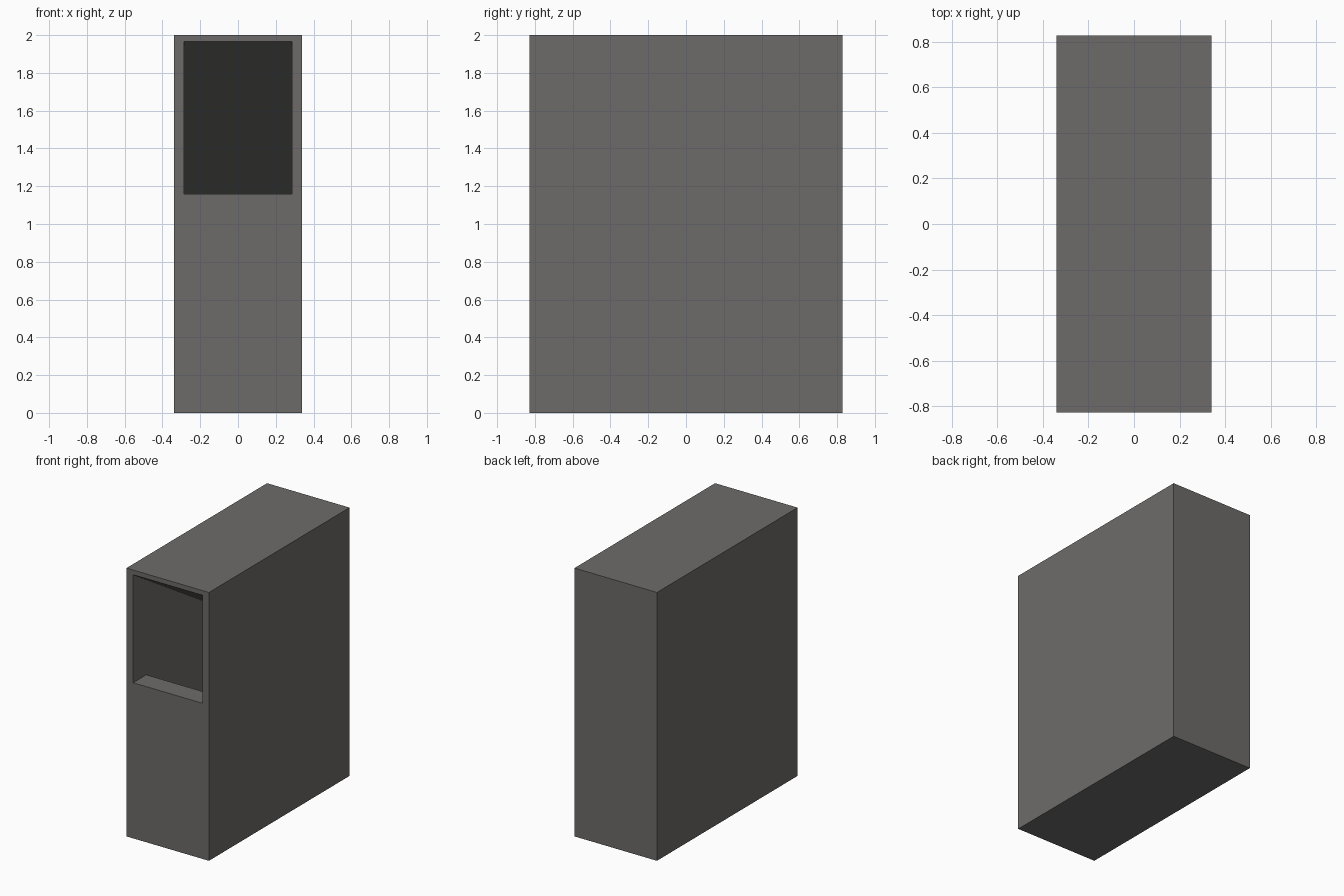
import bpy, bmesh

if "Cube" in bpy.data.objects:
    bpy.data.objects.remove(bpy.data.objects["Cube"])

W, D, H = 0.34, 0.828, 2.0          # half width, half depth, height
SLOPE = 0.618                       # fall of the chute per unit of depth
END = 0.70                          # y of the chute's hidden end

grey = bpy.data.materials.new("warm grey")
grey.diffuse_color = (0.153, 0.148, 0.143, 1)
grey.use_nodes = True
grey.node_tree.nodes["Principled BSDF"].inputs["Base Color"].default_value = grey.diffuse_color


def prism(name, profile, half):
    """Extrude a (y, z) profile symmetrically along x."""
    bm = bmesh.new()
    face = bm.faces.new([bm.verts.new((-half, y, z)) for y, z in profile])
    ext = bmesh.ops.extrude_face_region(bm, geom=[face])
    verts = [g for g in ext["geom"] if isinstance(g, bmesh.types.BMVert)]
    bmesh.ops.translate(bm, verts=verts, vec=(2 * half, 0, 0))
    bmesh.ops.recalc_face_normals(bm, faces=bm.faces)
    me = bpy.data.meshes.new(name)
    bm.to_mesh(me)
    bm.free()
    me.materials.append(grey)
    ob = bpy.data.objects.new(name, me)
    bpy.context.collection.objects.link(ob)
    return ob


# Cabinet body
body = prism("cabinet_body", [(-D, 0), (D, 0), (D, H), (-D, H)], W)

# Front opening: flat sill, then a chute sloping down into the body
top, sill, sill_y, over = 1.965, 1.16, -D + 0.155, 0.05
cutter = prism("chute_cutter", [
    (-D - over, sill), (sill_y, sill),
    (END, sill - SLOPE * (END - sill_y)),
    (END, top - SLOPE * (END + D)),
    (-D, top), (-D - over, top)], 0.285)
cutter.hide_render = True
cutter.hide_viewport = False
cutter.display_type = 'WIRE'

cut = body.modifiers.new("chute", 'BOOLEAN')
cut.operation = 'DIFFERENCE'
cut.solver = 'EXACT'
cut.object = cutter
